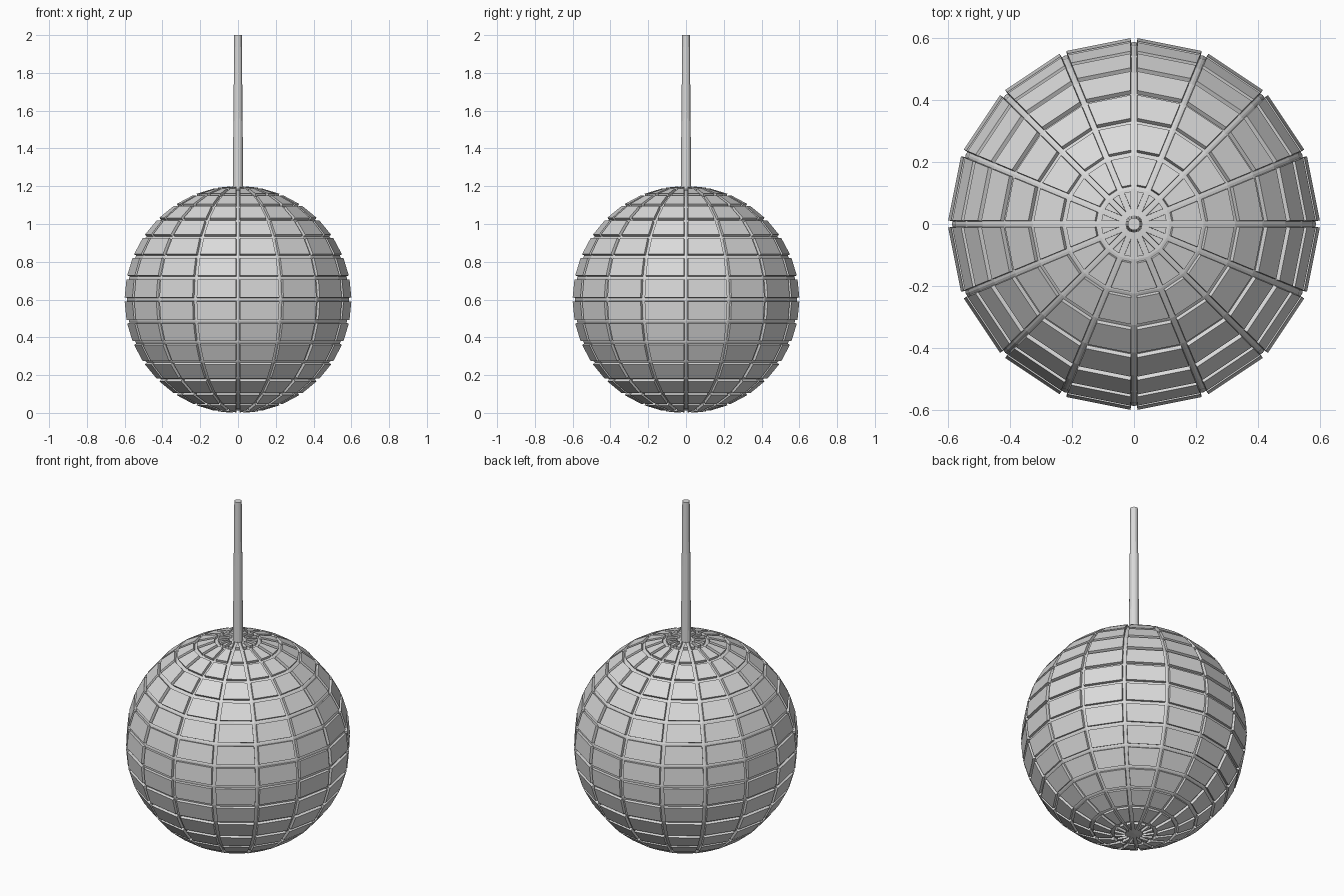
import bpy
import bmesh

cube = bpy.data.objects.get("Cube")
if cube:
    bpy.data.objects.remove(cube, do_unlink=True)

BALL_RADIUS = 0.588
BALL_CENTRE = 0.6
TILE_GAP = 0.009      # half the width of a groove
TILE_HEIGHT = 0.015
SEGMENTS = 16


def make_material(name, colour):
    mat = bpy.data.materials.new(name)
    mat.use_nodes = True
    mat.diffuse_color = colour
    mat.node_tree.nodes["Principled BSDF"].inputs["Base Color"].default_value = colour
    return mat


def make_object(name, bm, mat):
    mesh = bpy.data.meshes.new(name)
    bm.to_mesh(mesh)
    bm.free()
    mesh.materials.append(mat)
    obj = bpy.data.objects.new(name, mesh)
    bpy.context.collection.objects.link(obj)
    return obj


silver = make_material("silver grey", (0.7, 0.7, 0.7, 1.0))

# Mirror ball: every face of a sphere is inset, then raised into a flat tile
bm = bmesh.new()
bmesh.ops.create_uvsphere(bm, u_segments=SEGMENTS, v_segments=SEGMENTS,
                          radius=BALL_RADIUS)
tiles = list(bm.faces)
bmesh.ops.inset_individual(bm, faces=tiles, thickness=TILE_GAP,
                           use_even_offset=True)
bm.normal_update()
for tile in tiles:
    normal = tile.normal.copy()
    raised = bmesh.ops.extrude_discrete_faces(bm, faces=[tile])["faces"][0]
    bmesh.ops.translate(bm, verts=raised.verts, vec=normal * TILE_HEIGHT)
ball = make_object("mirror_ball", bm, silver)
ball.location.z = BALL_CENTRE

# Hanging rod: slightly tapered, sunk a little into the ball
ROD_BASE, ROD_TOP = 1.16, 2.0
bm = bmesh.new()
bmesh.ops.create_cone(bm, cap_ends=True, segments=SEGMENTS,
                      radius1=0.028, radius2=0.02, depth=ROD_TOP - ROD_BASE)
rod = make_object("hanging_rod", bm, silver)
rod.location.z = (ROD_BASE + ROD_TOP) / 2
